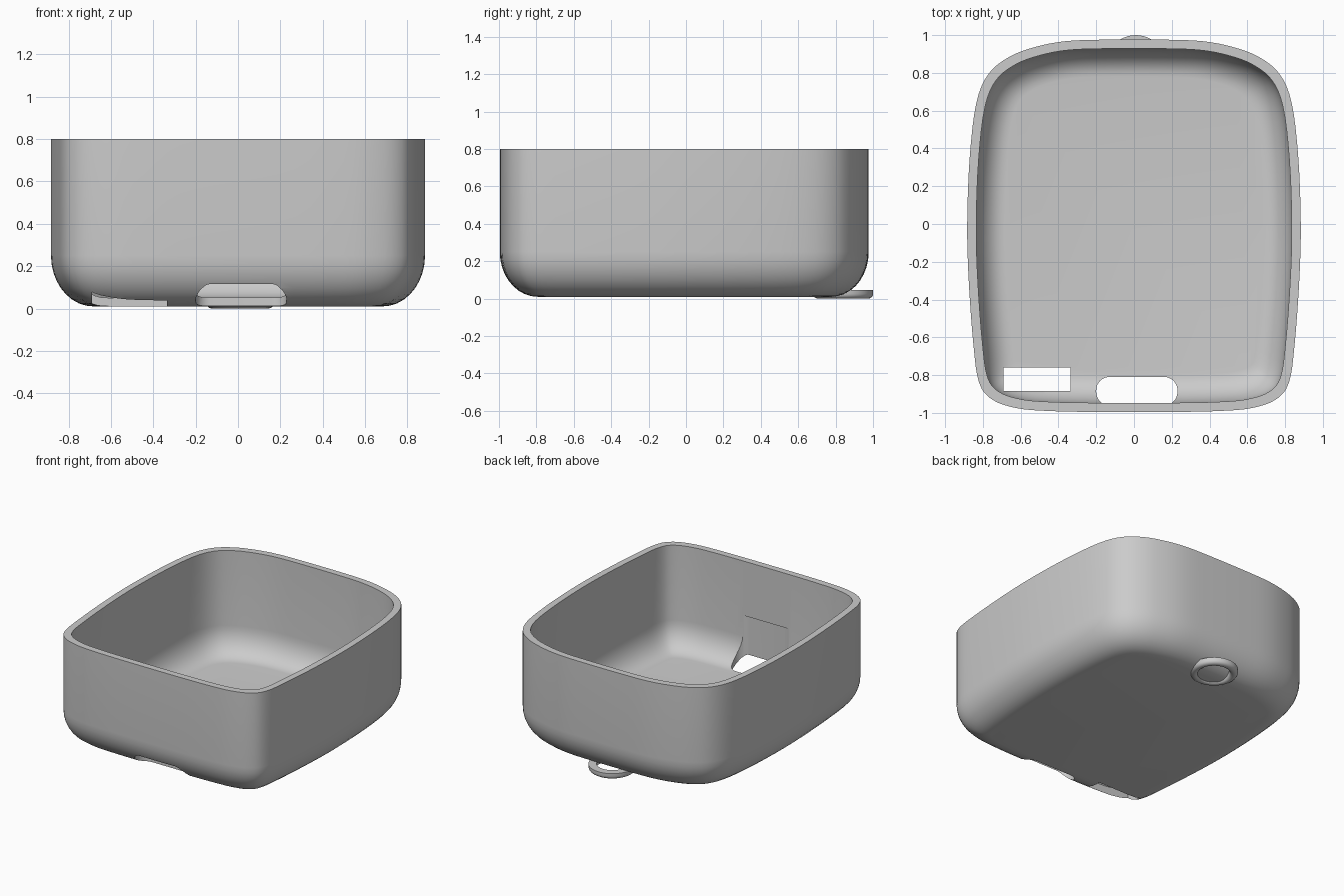
import bpy, bmesh, math
from mathutils import Vector

cube = bpy.data.objects.get("Cube")
if cube:
    bpy.data.objects.remove(cube, do_unlink=True)

grey = bpy.data.materials.new("plain_grey")
grey.use_nodes = True
grey.diffuse_color = (0.6, 0.6, 0.6, 1)
grey.node_tree.nodes["Principled BSDF"].inputs["Base Color"].default_value = (0.6, 0.6, 0.6, 1)


def make_object(name, bm):
    bmesh.ops.recalc_face_normals(bm, faces=bm.faces)
    mesh = bpy.data.meshes.new(name)
    bm.to_mesh(mesh)
    bm.free()
    mesh.materials.append(grey)
    obj = bpy.data.objects.new(name, mesh)
    bpy.context.collection.objects.link(obj)
    return obj


def loft(name, rings, closed=False):
    """Skin a list of point loops, capping the ends or joining them up."""
    bm = bmesh.new()
    loops = [[bm.verts.new(p) for p in ring] for ring in rings]
    pairs = list(zip(loops, loops[1:]))
    if closed:
        pairs.append((loops[-1], loops[0]))
    else:
        bm.faces.new(loops[0])
        bm.faces.new(loops[-1])
    for a, b in pairs:
        for i in range(len(a)):
            j = (i + 1) % len(a)
            bm.faces.new((a[i], a[j], b[j], b[i]))
    return make_object(name, bm)


def smooth_loop(points, steps):
    """Closed Catmull-Rom curve through the points."""
    out, n = [], len(points)
    for i in range(n):
        a, b, c, d = (points[(i + k) % n] for k in (-1, 0, 1, 2))
        for s in range(steps):
            t = s / steps
            out.append(0.5 * (2 * b + (c - a) * t + (2 * a - 5 * b + 4 * c - d) * t * t
                              + (3 * b - a - 3 * c + d) * t ** 3))
    return out


def smooth(obj, degrees):
    bpy.ops.object.select_all(action='DESELECT')
    obj.select_set(True)
    bpy.context.view_layer.objects.active = obj
    bpy.ops.object.shade_smooth_by_angle(angle=math.radians(degrees))


# Plan outline, right half from front to back, then mirrored
half = [Vector(p) for p in (
    (0.2, -0.995), (0.45, -0.99), (0.62, -0.975), (0.75, -0.93), (0.82, -0.84),
    (0.85, -0.64), (0.875, -0.3), (0.883, 0), (0.87, 0.35), (0.835, 0.64),
    (0.77, 0.795), (0.66, 0.885), (0.52, 0.938), (0.36, 0.968), (0.15, 0.976))]
outline = smooth_loop(half + [Vector((-p.x, p.y)) for p in reversed(half)], 4)


def inset_ring(d, z):
    ring, n = [], len(outline)
    for i, p in enumerate(outline):
        t = (outline[(i + 1) % n] - outline[i - 1]).normalized()
        offset = p + Vector((-t.y, t.x)) * d
        scaled = Vector((p.x * (1 - d / 0.883), p.y * (1 - d / 0.985)))
        ring.append(((offset + scaled) / 2).to_3d() + Vector((0, 0, z)))
    return ring


# Tray: rounded outer base, straight wall, rim, rounded inside
STEPS = 9
RIM = 0.80


def base_curve(inset, floor, depth, height):
    arc = [math.pi / 2 * i / STEPS for i in range(STEPS + 1)]
    return [(inset + depth * (1 - math.sin(a)), floor + height * (1 - math.cos(a))) for a in arc]


profile = base_curve(0, 0.01, 0.2, 0.24) + [(0, RIM), (0.048, RIM)]
profile += reversed(base_curve(0.048, 0.05, 0.15, 0.2))
tray = loft("tray", [inset_ring(d, z) for d, z in profile])


# Openings through the floor near the front
def rounded_plan(x0, x1, y0, y1, r):
    pts = []
    for k, (x, y) in enumerate(((x1 - r, y1 - r), (x0 + r, y1 - r), (x0 + r, y0 + r), (x1 - r, y0 + r))):
        for s in range(9 if r else 1):
            a = math.pi / 2 * (k + s / 8)
            pts.append(Vector((x + r * math.cos(a), y + r * math.sin(a), 0)))
    return pts


openings = (("slot_cutter", (-0.2, 0.23, -0.96, -0.81, 0.07)),
            ("window_cutter", (-0.69, -0.335, -0.885, -0.76, 0)))
for name, plan in openings:
    pts = rounded_plan(*plan)
    cutter = loft(name, [[p + Vector((0, 0, z)) for p in pts] for z in (-0.1, 0.4)])
    cutter.hide_render = True
    mod = tray.modifiers.new(name, 'BOOLEAN')
    mod.operation, mod.solver, mod.object = 'DIFFERENCE', 'EXACT', cutter
    bpy.context.view_layer.objects.active = tray
    bpy.ops.object.modifier_apply(modifier=name)
    bpy.data.objects.remove(cutter, do_unlink=True)
smooth(tray, 25)

# Hanging ring under the back edge: flat top, rounded underside
section = [(0.16, 0.045), (0.105, 0.045)]
section += [(0.1325 - 0.0275 * math.cos(math.pi * i / 8), 0.025 - 0.025 * math.sin(math.pi * i / 8))
            for i in range(9)]
turns = [math.tau * i / 48 for i in range(48)]
ring = loft("hanging_ring", [[Vector((0.01 + r * math.cos(a), 0.84 + r * math.sin(a), z))
                              for a in turns] for r, z in section], closed=True)
smooth(ring, 35)
